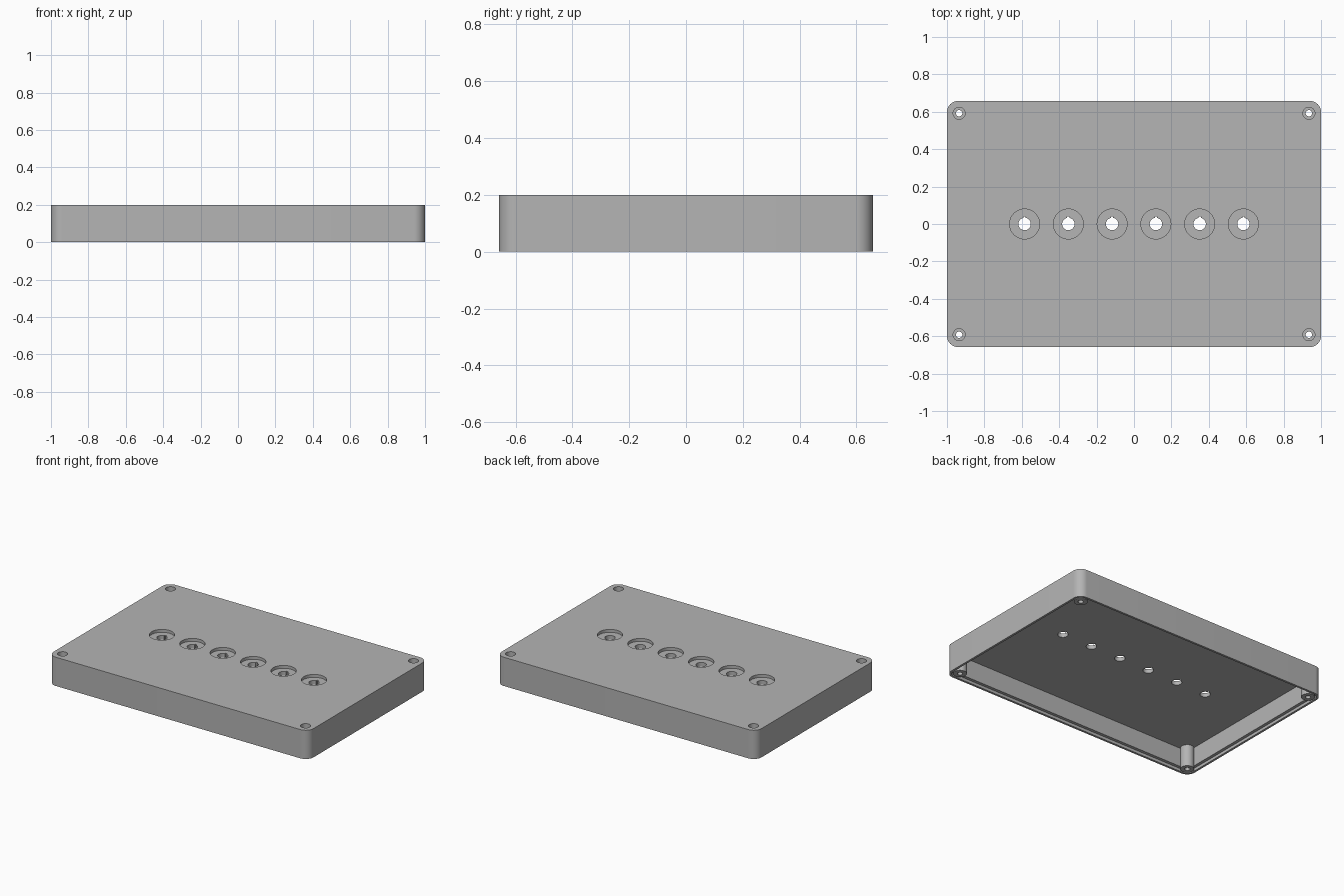
import bpy
import bmesh
import math
from mathutils import Matrix

cube = bpy.data.objects.get("Cube")
if cube:
    bpy.data.objects.remove(cube, do_unlink=True)

WIDTH, DEPTH, HEIGHT = 2.0, 1.316, 0.2
CORNER = 0.06
ROOF = 0.152
KNOBS = [(0.234 * (i - 2.5), 0) for i in range(6)]
SCREWS = [(sx * 0.935, sy * 0.592) for sx in (-1, 1) for sy in (-1, 1)]

grey = bpy.data.materials.new("plain grey")
grey.use_nodes = True
grey.diffuse_color = (0.46, 0.46, 0.46, 1)
grey.node_tree.nodes["Principled BSDF"].inputs["Base Color"].default_value = (0.46, 0.46, 0.46, 1)


def finish(name, bm):
    bmesh.ops.recalc_face_normals(bm, faces=bm.faces)
    mesh = bpy.data.meshes.new(name)
    bm.to_mesh(mesh)
    bm.free()
    mesh.materials.append(grey)
    obj = bpy.data.objects.new(name, mesh)
    bpy.context.collection.objects.link(obj)
    return obj


def rounded_slab(name, inset, z0, z1):
    """Rounded rectangle, inset from the outer wall, extruded from z0 to z1."""
    bm = bmesh.new()
    radius = max(CORNER - inset, 0.01)
    hx, hy = WIDTH / 2 - inset - radius, DEPTH / 2 - inset - radius
    ring = []
    for k, (sx, sy) in enumerate([(1, 1), (-1, 1), (-1, -1), (1, -1)]):
        for i in range(13):
            a = math.pi / 2 * (k + i / 12)
            ring.append(bm.verts.new((sx * hx + radius * math.cos(a),
                                      sy * hy + radius * math.sin(a), z0)))
    base = bm.faces.new(ring)
    top = bmesh.ops.extrude_face_region(bm, geom=[base])["geom"]
    bmesh.ops.translate(bm, vec=(0, 0, z1 - z0),
                        verts=[v for v in top if isinstance(v, bmesh.types.BMVert)])
    return finish(name, bm)


def cylinders(name, spots, radius, z0, z1):
    bm = bmesh.new()
    for x, y in spots:
        bmesh.ops.create_cone(bm, cap_ends=True, segments=40, radius1=radius,
                              radius2=radius, depth=z1 - z0,
                              matrix=Matrix.Translation((x, y, (z0 + z1) / 2)))
    return finish(name, bm)


def combine(target, tool, operation):
    mod = target.modifiers.new(tool.name, "BOOLEAN")
    mod.operation = operation
    mod.solver = "EXACT"
    mod.object = tool
    bpy.ops.object.select_all(action="DESELECT")
    bpy.context.view_layer.objects.active = target
    target.select_set(True)
    bpy.ops.object.modifier_apply(modifier=mod.name)
    bpy.data.objects.remove(tool, do_unlink=True)


# Hollow shell with a stepped rim for a base plate
shell = rounded_slab("enclosure_shell", 0, 0, HEIGHT)
combine(shell, rounded_slab("cavity", 0.036, -0.1, ROOF), "DIFFERENCE")
combine(shell, rounded_slab("rim_step", 0.015, -0.1, 0.02), "DIFFERENCE")

# Screw posts in the corners
combine(shell, cylinders("screw_posts", SCREWS, 0.044, 0, 0.165), "UNION")
combine(shell, cylinders("screw_holes", SCREWS, 0.017, -0.1, 0.3), "DIFFERENCE")
combine(shell, cylinders("screw_recesses", SCREWS, 0.032, 0.17, 0.3), "DIFFERENCE")

# Row of recessed control holes, each with a key notch at the back
combine(shell, cylinders("knob_recesses", KNOBS, 0.08, 0.18, 0.3), "DIFFERENCE")
combine(shell, cylinders("knob_holes", KNOBS, 0.033, 0.1, 0.3), "DIFFERENCE")
notches = bmesh.new()
for x, y in KNOBS:
    bmesh.ops.create_cube(notches, size=1, matrix=Matrix.Translation((x, y + 0.028, 0.2))
                          @ Matrix.Diagonal((0.012, 0.026, 0.2, 1)))
combine(shell, finish("key_notches", notches), "DIFFERENCE")

bpy.ops.object.select_all(action="DESELECT")
bpy.context.view_layer.objects.active = shell
shell.select_set(True)
bpy.ops.object.shade_smooth_by_angle(angle=math.radians(30))
